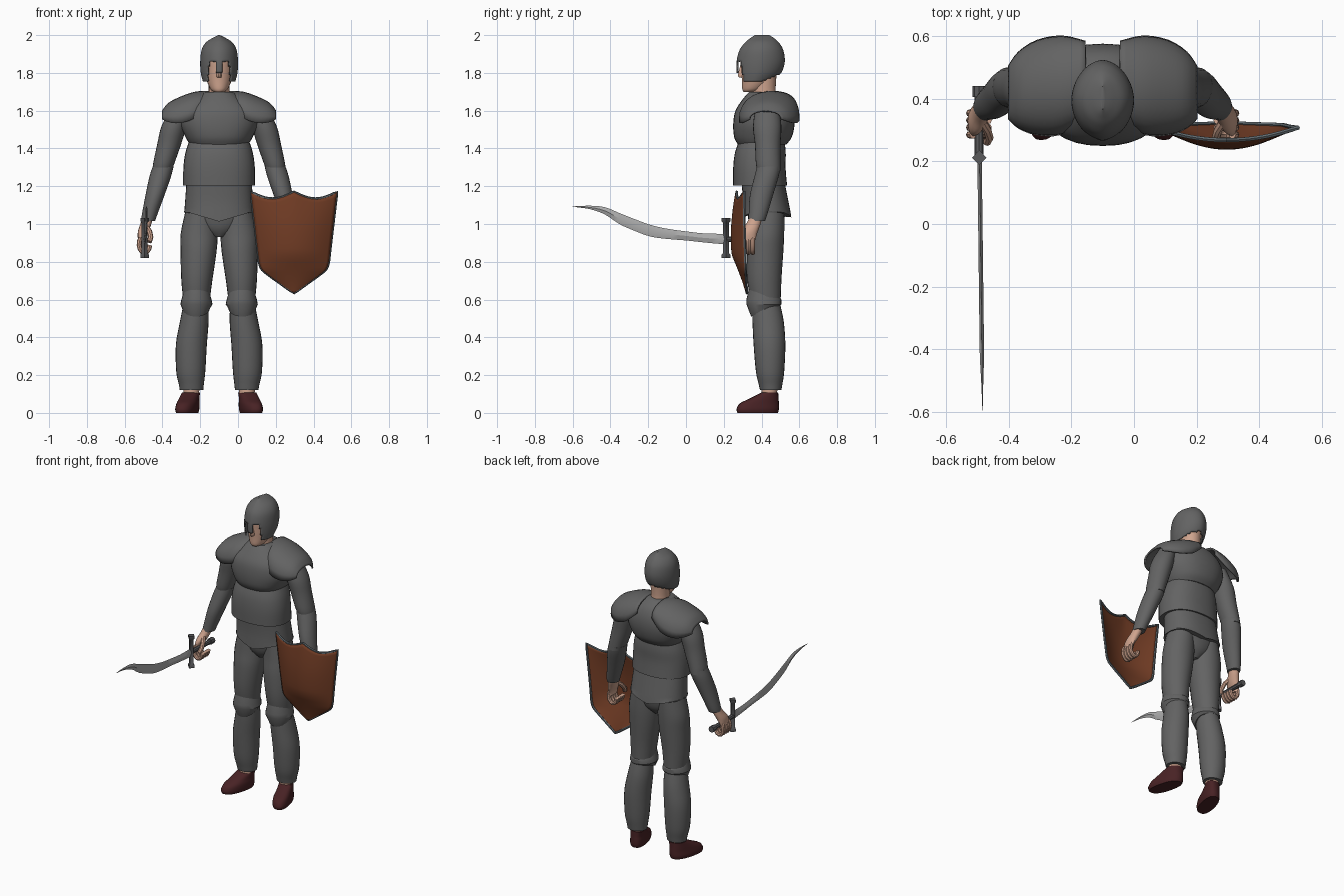
import bpy, bmesh, math
from mathutils import Vector

AXIS = -0.1  # x of the body's symmetry plane


def material(name, r, g, b):
    m = bpy.data.materials.new(name)
    m.diffuse_color = (r, g, b, 1)
    return m


ARMOR = material("armor grey", 0.125, 0.125, 0.125)
SKIN = material("skin", 0.62, 0.37, 0.27)
BROWN = material("shield brown", 0.165, 0.045, 0.018)
BOOT = material("boot dark red", 0.065, 0.016, 0.018)
STEEL = material("blade steel", 0.42, 0.42, 0.42)
HILT = material("hilt grey", 0.10, 0.10, 0.105)
RIM = material("shield rim grey", 0.12, 0.145, 0.16)


def finish(bm, name, mat, x=0.0, mirror=False, thick=0.0, angle=38):
    bmesh.ops.recalc_face_normals(bm, faces=bm.faces)
    me = bpy.data.meshes.new(name)
    bm.to_mesh(me)
    bm.free()
    me.shade_smooth()
    me.set_sharp_from_angle(angle=math.radians(angle))
    me.materials.append(mat)
    ob = bpy.data.objects.new(name, me)
    ob.location.x = x
    bpy.context.collection.objects.link(ob)
    if thick:
        s = ob.modifiers.new("thickness", 'SOLIDIFY')
        s.thickness, s.offset = thick, -1
    if mirror:
        m = ob.modifiers.new("mirror", 'MIRROR')
        m.use_mirror_merge = False
    return ob


def skin(rings, cap=True, wrap=True, loop=False):
    """Join rings of points with quads."""
    bm = bmesh.new()
    vs = [[bm.verts.new(p) for p in r] for r in rings]
    n = len(rings[0])
    pairs = list(zip(vs, vs[1:])) + ([(vs[-1], vs[0])] if loop else [])
    for a, b in pairs:
        for i in range(n if wrap else n - 1):
            j = (i + 1) % n
            bm.faces.new((a[i], a[j], b[j], b[i]))
    if cap and wrap and not loop:
        bm.faces.new(vs[0])
        bm.faces.new(vs[-1])
    return bm


def smooth(rows, k=4):
    """Catmull-Rom resampling of rows of numbers."""
    out = []
    for i in range(len(rows) - 1):
        p = [rows[max(0, min(len(rows) - 1, i + d))] for d in (-1, 0, 1, 2)]
        for s in range(k):
            t = s / k
            out.append([0.5 * (2 * b + (c - a) * t + (2 * a - 5 * b + 4 * c - d) * t * t
                               + (3 * b - a - 3 * c + d) * t ** 3) for a, b, c, d in zip(*p)])
    return out + [list(rows[-1])]


def ring(z, cx, rx, y0, y1, n=24, p=2.0, shear=0.0):
    pts = []
    for i in range(n):
        c, s = math.cos(math.tau * i / n), math.sin(math.tau * i / n)
        y = (y0 + y1) / 2 + (y1 - y0) / 2 * math.copysign(abs(s) ** (2 / p), s)
        x = cx + rx * math.copysign(abs(c) ** (2 / p), c) + shear * (0.45 - y)
        pts.append((x, y, z))
    return pts


def loft(name, rows, mat, mirror=False, k=4, x=AXIS, **kw):
    """Stack of ovals, rows are (z, centre x, half width, front y, back y)."""
    rows = smooth(rows, k) if k > 1 else rows
    return finish(skin([ring(*r, **kw) for r in rows]), name, mat, x, mirror)


def tube(name, pts, r, mat, x=0.0, mirror=False, loop=False, n=8):
    pts = [Vector(p) for p in pts]
    rings = []
    for i, p in enumerate(pts):
        a = pts[i - 1] if (i or loop) else p
        b = pts[(i + 1) % len(pts)] if (loop or i < len(pts) - 1) else p
        t = (b - a).normalized()
        ref = Vector((0, 1, 0)) if abs(t.y) < 0.9 else Vector((1, 0, 0))
        u = t.cross(ref).normalized()
        v = t.cross(u)
        rings.append([p + r * (math.cos(math.tau * j / n) * u + math.sin(math.tau * j / n) * v)
                      for j in range(n)])
    return finish(skin(rings, loop=loop), name, mat, x, mirror)


# Head and neck
loft("neck", [(1.62, 0, .062, .35, .49), (1.70, 0, .055, .35, .475), (1.80, 0, .058, .36, .48)], SKIN)
loft("head", [(1.70, 0, .028, .305, .37), (1.715, 0, .046, .298, .41), (1.76, 0, .066, .296, .46),
              (1.82, 0, .078, .292, .49), (1.88, 0, .08, .292, .495), (1.94, 0, .06, .33, .47)], SKIN)
loft("nose", [(1.775, 0, .012, .28, .32), (1.79, 0, .014, .274, .32), (1.84, 0, .007, .287, .32)], SKIN, n=10)

# Ridged helmet with a face opening and a nose guard
rows = smooth([(1.755, 0, .086, .275, .465), (1.80, 0, .097, .268, .505), (1.86, 0, .100, .268, .523),
               (1.92, 0, .093, .283, .515), (1.96, 0, .071, .312, .492), (1.985, 0, .035, .342, .465),
               (2.0, 0, .004, .365, .44)], 5)
bm = skin([ring(*r, n=64, p=1.85) for r in rows])
doomed = []
for f in bm.faces:
    c = f.calc_center_median()
    front = c.y < 0.39
    opening = front and abs(c.x) < 0.062 and c.z < 1.865 - 2.5 * max(0, abs(c.x) - 0.045)
    guard = abs(c.x) < 0.02 and c.z > 1.80
    nape = c.y > 0.40 and c.z < 1.755 + 0.4 * (c.y - 0.40)
    if (opening and not guard) or nape or len(f.verts) > 4 and c.z < 1.8:
        doomed.append(f)
bmesh.ops.delete(bm, geom=doomed, context='FACES')
finish(bm, "helmet", ARMOR, AXIS, thick=0.008)

# Torso armor
loft("breastplate", [(1.42, 0, .153, .275, .53), (1.46, 0, .178, .255, .56), (1.53, 0, .205, .25, .575),
                     (1.60, 0, .195, .262, .57), (1.66, 0, .13, .30, .545), (1.70, 0, .075, .335, .50)],
     ARMOR, n=32, p=2.3)
loft("belly_plate", [(1.205, 0, .19, .25, .535), (1.30, 0, .189, .25, .527), (1.38, 0, .178, .26, .528),
                     (1.45, 0, .155, .285, .52)], ARMOR, n=32, p=2.3)

# Hip skirt, its hem dips to a point at the front and back
rings = [ring(*r, n=40, p=2.3) for r in
         smooth([(1.04, 0, .186, .297, .558), (1.12, 0, .18, .30, .542), (1.23, 0, .172, .295, .52)], 3)]
rings[0] = [(x, y, 1.068 - (.055 if y < .42 else .04) * (1 - abs(x) / .186)) for x, y, z in rings[0]]
finish(skin(rings), "hip_skirt", ARMOR, AXIS)
loft("pelvis", [(.93, 0, .03, .37, .47), (.98, 0, .12, .34, .51), (1.06, 0, .17, .325, .525),
                (1.12, 0, .16, .325, .52)], ARMOR)

# Shoulder plates: arches running front to back, stepping outwards
arches = smooth([(.055, .335, .585, 1.625, 1.705), (.13, .285, .602, 1.56, 1.70), (.21, .283, .588, 1.535, 1.672),
                 (.27, .305, .55, 1.54, 1.64), (.302, .335, .505, 1.555, 1.60)], 3)
rings = []
for x, y0, y1, zb, zt in arches:
    rings.append([(x, (y0 + y1) / 2 - (y1 - y0) / 2 * math.cos(math.pi * i / 14),
                   zb + (zt - zb) * math.sin(math.pi * i / 14) ** 0.8) for i in range(15)])
finish(skin(rings, wrap=False), "shoulder_plate", ARMOR, AXIS, True, 0.01)

# Arms
loft("upper_arm", [(1.28, .302, .050, .38, .50), (1.32, .293, .056, .37, .50), (1.42, .265, .063, .365, .50),
                   (1.52, .238, .066, .355, .505), (1.62, .20, .05, .37, .49)], ARMOR, True)
loft("forearm", [(1.015, .376, .037, .33, .418), (1.05, .368, .041, .332, .43), (1.15, .34, .050, .338, .46),
                 (1.25, .312, .057, .362, .49), (1.305, .296, .055, .376, .50)], ARMOR, True)
loft("hand", [(.895, .412, .012, .285, .36), (.92, .414, .016, .28, .368), (.96, .402, .028, .288, .38),
              (1.0, .388, .029, .318, .395), (1.04, .378, .028, .34, .405)], SKIN, True, n=16)
for i in range(4):
    y = 0.285 + 0.023 * i
    path = [(.395 + .029 * math.cos(a), y, .905 + .045 * math.sin(a) - .012)
            for a in [math.radians(50 - 28 * s) for s in range(9)]]
    tube("finger", path, 0.0125, SKIN, AXIS, True)
tube("thumb", [(.385, .33, .985), (.368, .30, .96), (.362, .275, .93), (.37, .262, .905)], 0.014, SKIN, AXIS, True)

# Legs
loft("thigh", [(.56, .12, .066, .35, .50), (.70, .118, .082, .325, .505), (.85, .109, .095, .323, .515),
               (.95, .105, .098, .333, .52), (1.06, .095, .085, .34, .52)], ARMOR, True)
loft("shin", [(.12, .146, .062, .392, .505), (.15, .147, .066, .385, .51), (.22, .15, .077, .37, .52),
              (.36, .147, .082, .358, .526), (.48, .132, .076, .352, .518), (.57, .124, .066, .35, .50)], ARMOR, True)
# Knee plate, low and pointed at the front
rings = [ring(*r, n=24) for r in
         [(.525, .122, .07, .345, .495), (.575, .12, .085, .32, .505), (.615, .12, .08, .32, .505),
          (.655, .12, .072, .335, .495)]]
rings[0] = [(x, y, .56 - .05 * max(0, 1 - (y - .345) / .1)) for x, y, z in rings[0]]
rings[3] = [(x, y, .615 + .05 * max(0, 1 - (y - .335) / .1)) for x, y, z in rings[3]]
rings[2] = [(x, y, .60) for x, y, z in rings[2]]
finish(skin(rings), "knee_plate", ARMOR, AXIS, True, angle=30)
loft("ankle", [(.06, .147, .04, .40, .48), (.15, .147, .043, .40, .485)], SKIN, True)
loft("boot", [(0, .152, .050, .272, .487), (.02, .152, .055, .268, .492), (.05, .15, .053, .285, .492),
              (.075, .15, .049, .335, .49), (.108, .147, .046, .40, .488)], BOOT, True, shear=0.24, p=2.4)

# Wavy sword with its tip to the front
blade = smooth([(.21, .92, .028), (.10, .926, .024), (0, .937, .024), (-.10, .948, .027), (-.19, .965, .031),
                (-.28, .998, .031), (-.355, 1.03, .029), (-.43, 1.07, .019), (-.51, 1.088, .009),
                (-.60, 1.092, .001)], 3)
rings = []
for y, z, w in blade:
    x, t = -.493 + .012 * (.21 - y), .007 * min(1, w / .02)
    rings.append([(x - t, y, z), (x, y, z + w), (x + t, y, z), (x, y, z - w)])
finish(skin(rings), "blade", STEEL, angle=30)
loft("sword_guard", [(.82, -.494, .023, .188, .236), (.838, -.494, .023, .188, .236), (.845, -.494, .016, .196, .228),
                     (1.008, -.494, .016, .196, .228), (1.015, -.494, .023, .188, .236),
                     (1.033, -.494, .023, .188, .236)], HILT, k=1, x=0, n=4)
tube("sword_grip", [(-.495, .21, .92), (-.495, .41, .915)], 0.014, HILT)
tube("pommel", [(-.495, .405, .915), (-.495, .44, .915)], 0.02, HILT)

# Domed shield: rows of half widths down to the point
outline = [(1.17, .228), (1.07, .216), (.97, .204), (.87, .192), (.775, .178), (.735, .140), (.69, .078), (.635, .002)]
rings = []
for z, w in smooth(outline, 3):
    v = (1.17 - z) / .535
    row = []
    for i in range(25):
        u = i / 12 - 1
        dip = -.036 * math.sin(math.pi * abs(u)) * max(0, 1 - 2.5 * v)
        bulge = .068 * (1 - u * u) * (.35 + .65 * math.sin(math.pi * min(1, v * .75 + .12))) * min(1, 2.6 * (1 - v))
        row.append((.296 + w * u, .308 + .014 * v * v - bulge, z + dip))
    rings.append(row)
finish(skin(rings, wrap=False), "shield", BROWN, thick=0.006)
edge = rings[0] + [r[-1] for r in rings[1:]] + [r[0] for r in rings[-2:0:-1]]
tube("shield_rim", edge, 0.0075, RIM, loop=True, n=6)
